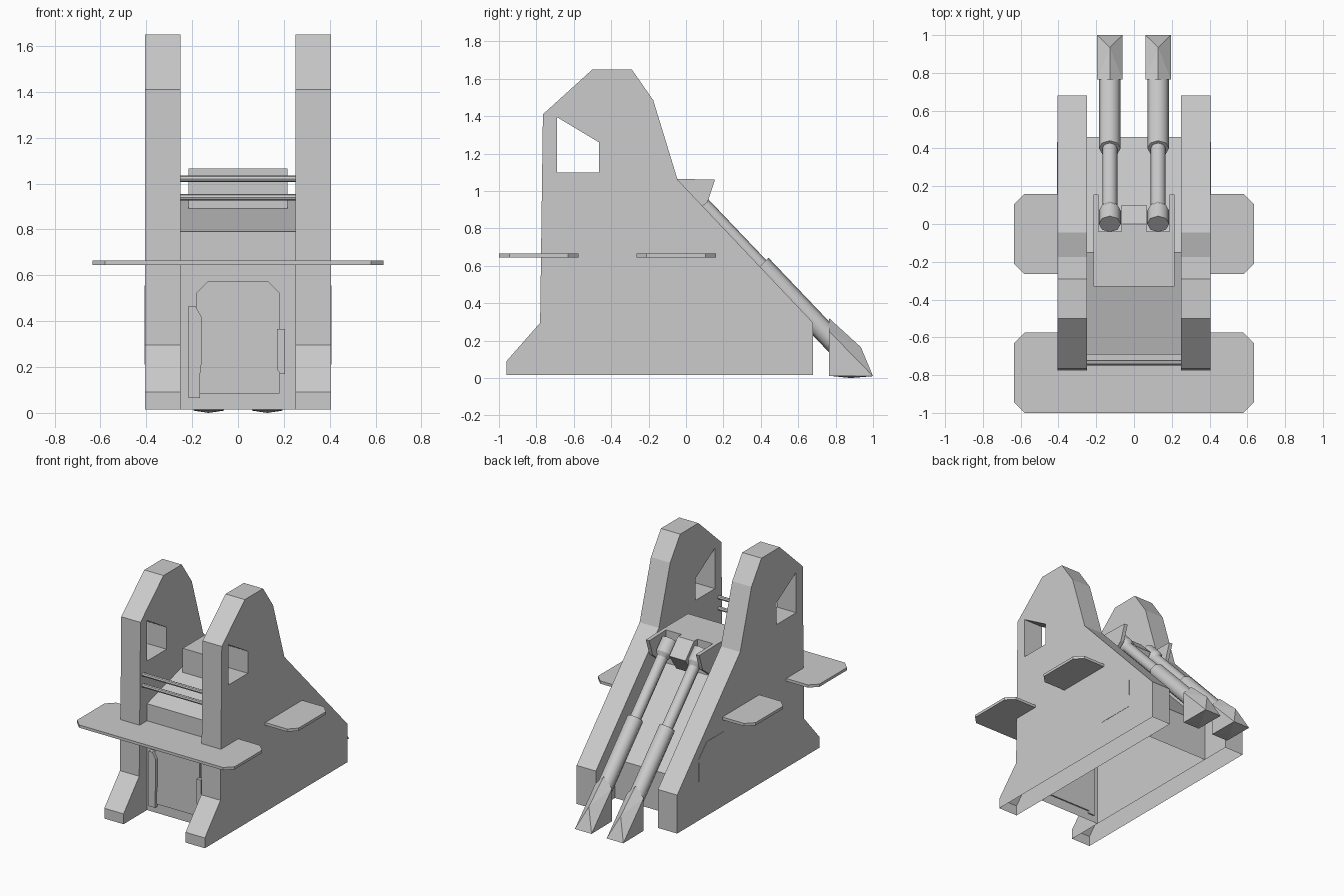
import bpy, bmesh, math
from mathutils import Vector

if "Cube" in bpy.data.objects:
    bpy.data.objects.remove(bpy.data.objects["Cube"])


def finish(name, bm, mirror=False):
    bmesh.ops.recalc_face_normals(bm, faces=bm.faces)
    me = bpy.data.meshes.new(name)
    bm.to_mesh(me)
    bm.free()
    ob = bpy.data.objects.new(name, me)
    bpy.context.collection.objects.link(ob)
    if mirror:
        ob.modifiers.new("Mirror", 'MIRROR').use_mirror_merge = False
    return ob


def prism(name, loops, a, b, axis='x', mirror=False, open_bottom=False):
    """Extrude an outline (plus optional hole outlines) from a to b along an axis."""
    place = {'x': lambda p, t: (t, p[0], p[1]),
             'y': lambda p, t: (p[0], t, p[1]),
             'z': lambda p, t: (p[0], p[1], t)}[axis]
    bm = bmesh.new()
    rings = []
    for t in (a, b):
        edges, layer = [], []
        for loop in loops:
            vs = [bm.verts.new(place(p, t)) for p in loop]
            layer.append(vs)
            edges += [bm.edges.new((vs[i - 1], vs[i])) for i in range(len(vs))]
        rings.append(layer)
        if len(loops) > 1:
            bmesh.ops.triangle_fill(bm, edges=edges, use_beauty=True)
        else:
            bm.faces.new(layer[0])
    for la, lb in zip(*rings):
        for i in range(len(la)):
            if open_bottom and la[i].co.z < 0.03 and la[i - 1].co.z < 0.03:
                continue
            bm.faces.new((la[i - 1], la[i], lb[i], lb[i - 1]))
    return finish(name, bm, mirror)


def chamfered(x0, x1, y0, y1, c):
    return [(x0 + c, y0), (x1 - c, y0), (x1, y0 + c), (x1, y1 - c),
            (x1 - c, y1), (x0 + c, y1), (x0, y1 - c), (x0, y0 + c)]


def rod(name, p, q, r1, r2=None, sides=8):
    """Cylinder or cone between two points, mirrored to both sides."""
    p, q = Vector(p), Vector(q)
    bm = bmesh.new()
    bmesh.ops.create_cone(bm, cap_ends=True, segments=sides, radius1=r1,
                          radius2=r1 if r2 is None else r2, depth=(q - p).length)
    rot = (q - p).to_track_quat('Z', 'Y').to_matrix().to_4x4()
    bmesh.ops.transform(bm, matrix=rot, verts=bm.verts)
    bmesh.ops.translate(bm, vec=(p + q) / 2, verts=bm.verts)
    ob = finish(name, bm, True)
    for f in ob.data.polygons:
        f.use_smooth = len(f.vertices) == 4
    return ob


# Tall side frames with window
frame = [(-0.96, 0.015), (-0.96, 0.09), (-0.78, 0.295), (-0.765, 1.41), (-0.5, 1.65),
         (-0.29, 1.65), (-0.175, 1.485), (-0.045, 1.06), (0.68, 0.295), (0.68, 0.015)]
window = [(-0.69, 1.395), (-0.465, 1.26), (-0.465, 1.10), (-0.69, 1.10)]
prism("side_frame", [frame, window], 0.25, 0.405, mirror=True, open_bottom=True)

# Central body with sloped deck and rear ramp
prism("central_body", [[(-0.69, 0.015), (-0.69, 0.79), (-0.15, 0.94), (0.46, 0.30), (0.46, 0.015)]],
      -0.25, 0.25, open_bottom=True)

# Flat access panels on the outer sides
prism("side_panel", [[(0.14, 0.21), (0.14, 0.555), (0.34, 0.555), (0.435, 0.46), (0.43, 0.21)]],
      0.40, 0.407, mirror=True)

# Platforms
prism("front_platform", [chamfered(-0.635, 0.635, -1.0, -0.575, 0.055)], 0.645, 0.665, 'z')
prism("rear_platform", [[(0.40, -0.265), (0.58, -0.265), (0.635, -0.21), (0.635, 0.105),
                         (0.58, 0.16), (0.40, 0.16)]], 0.645, 0.665, 'z', mirror=True)

# Front door, hinge strip and handle
prism("door", [[(-0.17, 0.085), (0.18, 0.085), (0.18, 0.525), (0.13, 0.575),
                (-0.13, 0.575), (-0.18, 0.525), (-0.18, 0.18)]], -0.70, -0.68, 'y')
prism("door_hinge", [[(-0.215, 0.065), (-0.165, 0.065), (-0.165, 0.17), (-0.16, 0.21),
                      (-0.16, 0.42), (-0.185, 0.465), (-0.215, 0.465)]], -0.72, -0.68, 'y')
prism("door_handle", [[(0.17, 0.19), (0.185, 0.17), (0.205, 0.17), (0.205, 0.365),
                       (0.17, 0.365)]], -0.72, -0.68, 'y')

# Hand rails between the frames
for i, z in enumerate((0.94, 1.02)):
    bm = bmesh.new()
    bmesh.ops.create_cone(bm, cap_ends=True, segments=8, radius1=0.014, radius2=0.014, depth=0.5)
    for v in bm.verts:
        v.co = (v.co.z, v.co.x - 0.735, v.co.y + z)
    finish(f"hand_rail_{i + 1}", bm)

# Piston mount: block, side ears and centre tab
prism("mount_block", [[(-0.33, 0.87), (-0.33, 1.065), (-0.04, 1.065), (-0.04, 0.80)]], -0.215, 0.215)
prism("mount_ear", [[(-0.04, 0.82), (-0.04, 1.065), (0.155, 1.06), (0.115, 0.94), (0.0, 0.85)]],
      0.188, 0.215, mirror=True)
prism("mount_tab", [[(-0.04, 0.82), (-0.04, 1.065), (0.0, 1.065), (0.10, 0.96), (0.02, 0.84)]],
      -0.065, 0.065)

# Pistons: head, rod and sleeve on one sloped axis
X = 0.128


def axis(y):
    return (X, y, 0.225 + (0.76 - y) * 1.05)


rod("piston_head", axis(0.0), axis(0.07), 0.058)
rod("piston_collar", axis(0.07), axis(0.09), 0.058, 0.04)
rod("piston_rod", axis(0.05), axis(0.46), 0.04)
rod("piston_sleeve", axis(0.40), axis(0.82), 0.057)

# Ridged piston feet
bm = bmesh.new()
pts = [(0, 0.765, 0.32), (0, 0.935, 0.165), (0, 0.88, 0.0)]
for s in (-0.067, 0.067):
    pts += [(s, 0.765, 0.012), (s, 0.765, 0.25), (s, 1.0, 0.01)]
for x, y, z in pts:
    bm.verts.new((x + X, y, z))
bmesh.ops.convex_hull(bm, input=bm.verts)
finish("piston_foot", bm, True)
